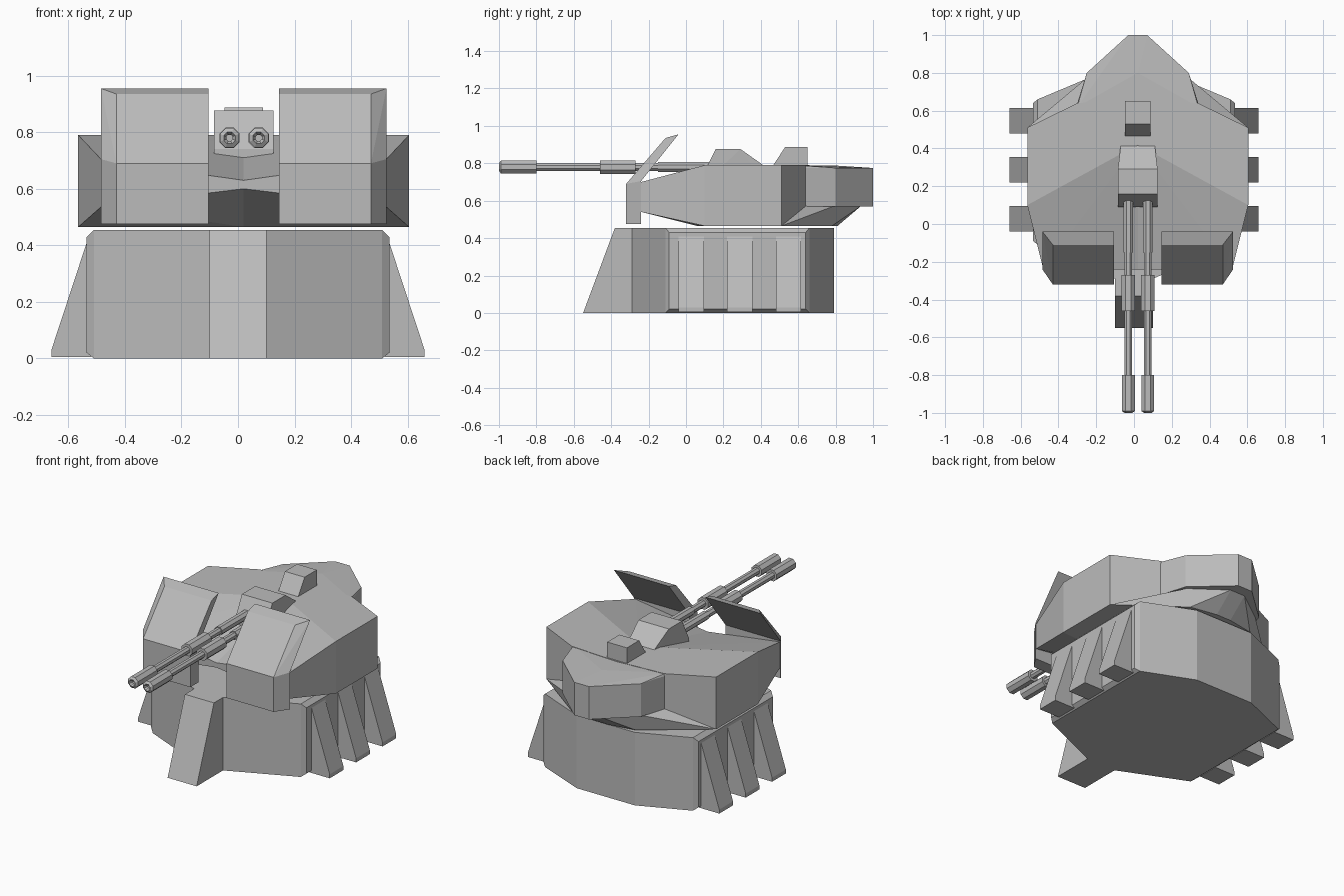
import bpy, bmesh, math
from mathutils import Matrix

cube = bpy.data.objects.get("Cube")
if cube:
    bpy.data.objects.remove(cube, do_unlink=True)

GREY = (0.5, 0.5, 0.5, 1)
grey = bpy.data.materials.new("plain_grey")
grey.use_nodes = True
grey.diffuse_color = GREY
grey.node_tree.nodes["Principled BSDF"].inputs["Base Color"].default_value = GREY

TURRET_X = 0.02  # the turret sits slightly off centre


def finish(name, bm, x=0.0, mirror=False):
    bmesh.ops.recalc_face_normals(bm, faces=bm.faces)
    mesh = bpy.data.meshes.new(name)
    bm.to_mesh(mesh)
    bm.free()
    mesh.materials.append(grey)
    obj = bpy.data.objects.new(name, mesh)
    obj.location.x = x
    bpy.context.collection.objects.link(obj)
    if mirror:
        mod = obj.modifiers.new("mirror", "MIRROR")
        mod.use_clip = True
    return obj


def hull(name, points, x=0.0, mirror=False):
    """Convex block around the points; a half touching x = 0 is left open there."""
    bm = bmesh.new()
    for p in points:
        bm.verts.new(p)
    bmesh.ops.convex_hull(bm, input=bm.verts)
    bmesh.ops.dissolve_limit(bm, angle_limit=0.01, verts=bm.verts, edges=bm.edges)
    if mirror:
        seam = [f for f in bm.faces if all(abs(v.co.x) < 1e-5 for v in f.verts)]
        bmesh.ops.delete(bm, geom=seam, context="FACES")
    return finish(name, bm, x, mirror)


def slab(outline, low, high):
    return [(x, y, z) for x, y in outline for z in (low, high)]


def across(profile, half):
    return [(s * half, y, z) for y, z in profile for s in (-1, 1)]


# Base with chamfered side panels
hull("base", slab([(0, -0.29), (0.1, -0.29), (0.51, -0.11), (0.51, 0.66),
                   (0.2, 0.79), (0, 0.79)], 0, 0.455), mirror=True)
hull("side_panel", slab([(0.5, -0.11), (0.51, -0.11), (0.5, 0.66), (0.51, 0.66)], 0, 0.455)
     + slab([(0.535, -0.09), (0.535, 0.64)], 0.02, 0.43), mirror=True)

# Front buttress and three side buttresses on each side
hull("front_buttress", across([(-0.55, 0), (-0.38, 0.455), (-0.2, 0.455), (-0.2, 0)], 0.1))
for i in range(3):
    y = -0.04 + 0.26 * i
    hull(f"side_buttress_{i + 1}",
         [(x, y + d, z) for d in (0, 0.135)
          for x, z in ((0.52, 0.005), (0.66, 0.005), (0.66, 0.03), (0.535, 0.41), (0.52, 0.41))],
         mirror=True)

# Turret body: wedge front, flat roof
hull("turret_body",
     slab([(0.585, 0.51), (0.585, 0.1), (0.32, 0.64), (0, 0.66)], 0.465, 0.79)
     + [(0.1, 0.42, 0.79), (0, 0.42, 0.79), (0, 0.06, 0.465),
        (0.5, -0.24, 0.54), (0.5, -0.24, 0.7),
        (0.1, -0.24, 0.6), (0.1, -0.24, 0.64), (0, -0.24, 0.6), (0, -0.24, 0.63)],
     TURRET_X, True)

# Rear bustle and the sloping underside that carries it
hull("rear_bustle",
     slab([(0.32, 0.64), (0.27, 0.8), (0.05, 1.0), (0, 1.0)], 0.57, 0.775)
     + slab([(0.32, 0.62), (0, 0.62)], 0.57, 0.788) + [(0, 0.8, 0.788)], TURRET_X, True)
hull("bustle_underside",
     [(0.585, 0.51, 0.465), (0.22, 0.78, 0.465), (0.05, 0.81, 0.465), (0, 0.81, 0.465),
      (0, 0.5, 0.465), (0.32, 0.64, 0.571), (0.25, 0.79, 0.571), (0.05, 0.935, 0.571),
      (0, 0.935, 0.571), (0, 0.5, 0.571)], TURRET_X, True)

# Folded armour shields on both sides of the guns
IN, BEND, OUT = 0.125, 0.45, 0.505


def shield_row(front_y, front_z, back_y, back_z):
    return [(IN, front_y, front_z), (BEND, front_y, front_z),
            (IN, back_y, back_z), (OUT, back_y, back_z)]


fold = shield_row(-0.32, 0.69, -0.24, 0.705)
hull("lower_shield", shield_row(-0.32, 0.475, -0.24, 0.475) + fold, TURRET_X, True)
hull("upper_shield", fold + shield_row(-0.11, 0.935, -0.04, 0.955), TURRET_X, True)

# Gun housing and roof hatch
hull("gun_housing",
     across([(0.09, 0.68), (0.09, 0.74), (0.16, 0.877), (0.29, 0.877)], 0.105)
     + across([(0.42, 0.785), (0.42, 0.7)], 0.09), TURRET_X)
hull("roof_hatch",
     across([(0.46, 0.78), (0.53, 0.887), (0.65, 0.887), (0.65, 0.78)], 0.068), TURRET_X)


# Twin guns: one stepped eight-sided profile turned about the bore
def gun(name, x):
    steps = [(0.012, -0.93), (0.012, -0.985), (0.022, -1.0), (0.037, -0.99), (0.037, -0.8),
             (0.022, -0.8), (0.022, -0.46), (0.039, -0.46), (0.039, -0.27),
             (0.022, -0.27), (0.022, -0.15), (0.028, -0.15), (0.028, 0.15)]
    bm = bmesh.new()
    rings = []
    for radius, y in steps:
        ring = bmesh.ops.create_circle(
            bm, segments=8, radius=radius,
            matrix=Matrix.Translation((0, y, 0.78)) @ Matrix.Rotation(math.pi / 2, 4, "X")
            @ Matrix.Rotation(math.pi / 8, 4, "Z"))["verts"]
        rings.append(ring)
    for a, b in zip(rings, rings[1:]):
        for i in range(8):
            j = (i + 1) % 8
            bm.faces.new((a[i], a[j], b[j], b[i]))
    bm.faces.new(rings[0])
    bm.faces.new(rings[-1])
    finish(name, bm, x)


gun("right_gun", TURRET_X - 0.05)
gun("left_gun", TURRET_X + 0.053)
